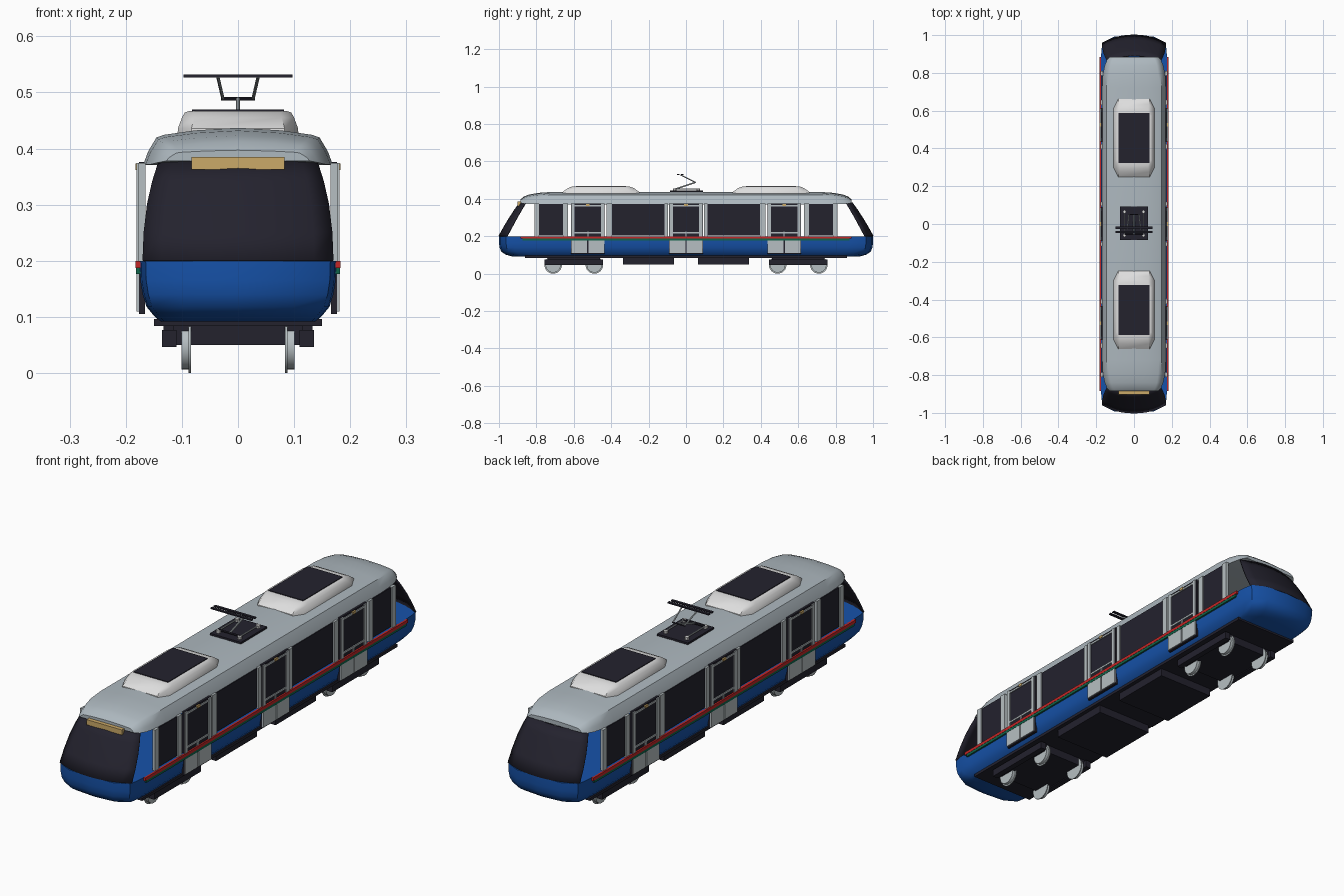
import bpy, bmesh, math
from mathutils import Vector, Matrix

cube = bpy.data.objects.get("Cube")
if cube:
    bpy.data.objects.remove(cube, do_unlink=True)


def material(name, r, g, b):
    m = bpy.data.materials.new(name)
    m.use_nodes = True
    m.diffuse_color = (r, g, b, 1)
    m.node_tree.nodes["Principled BSDF"].inputs["Base Color"].default_value = (r, g, b, 1)
    return m


BLUE = material("body blue", .008, .085, .4)
ROOF = material("roof grey", .42, .48, .52)
TRIM = material("trim grey", .47, .52, .54)
WHITE = material("unit white", .72, .72, .72)
DARK = material("dark glass", .017, .016, .027)
GOLD = material("sign gold", .6, .4, .14)
RED = material("stripe red", .55, .02, .02)
GREEN = material("stripe green", .005, .13, .07)


def finish(name, bm, mat, smooth=None):
    bmesh.ops.recalc_face_normals(bm, faces=bm.faces)
    me = bpy.data.meshes.new(name)
    bm.to_mesh(me)
    bm.free()
    me.materials.append(mat)
    ob = bpy.data.objects.new(name, me)
    bpy.context.collection.objects.link(ob)
    if smooth:
        for p in me.polygons:
            p.use_smooth = True
        me.set_sharp_from_angle(angle=math.radians(smooth))
    return ob


def box(name, mat, x, y, z):
    """Box from (min, max) pairs."""
    bm = bmesh.new()
    bmesh.ops.create_cube(bm, size=1)
    for v in bm.verts:
        v.co = [a[0] if c < 0 else a[1] for c, a in zip(v.co, (x, y, z))]
    return finish(name, bm, mat)


def loft(name, mat, rings, smooth=None, closed=True):
    """Skin between rings of equal point count; closed rings are capped."""
    bm = bmesh.new()
    rows = [[bm.verts.new(p) for p in r] for r in rings]
    n = len(rows[0])
    for a, b in zip(rows, rows[1:]):
        for i in range(n if closed else n - 1):
            j = (i + 1) % n
            bm.faces.new((a[i], a[j], b[j], b[i]))
    if closed:
        bm.faces.new(rows[0])
        bm.faces.new(rows[-1])
    return finish(name, bm, mat, smooth)


def rod(name, mat, a, b, r, sides=8, smooth=40):
    a, b = Vector(a), Vector(b)
    d = b - a
    bm = bmesh.new()
    bmesh.ops.create_cone(bm, cap_ends=True, segments=sides, radius1=r, radius2=r, depth=d.length,
                          matrix=Matrix.Translation((a + b) / 2) @ d.to_track_quat('Z', 'Y').to_matrix().to_4x4())
    return finish(name, bm, mat, smooth)


def around(quarter, z):
    """Complete a quarter outline, listed from the side to the nose, over both axes."""
    half = quarter + [(-x, y) for x, y in reversed(quarter) if x > 0]
    return [(x, y, z) for x, y in half] + [(-x, -y, z) for x, y in half]


# Lower body with blunt curved noses
def hull(w, l, z):
    return around([(w, l - .13), (w * .985, l - .075), (w * .94, l - .038),
                   (w * .6, l - .008), (0, l)], z)


loft("lower_body", BLUE, [hull(.140, .93, .092), hull(.150, .965, .102), hull(.163, .988, .118),
                          hull(.170, .997, .14), hull(.174, 1, .165), hull(.175, 1, .2)], 40)

# Roof shell: arched section swept along the length, drooping at both ends
PROFILE = [(1, 0), (.95, .35), (.86, .74), (.78, .81), (.45, .93), (0, 1)]


def arch(y, w, low, top):
    half = [(x * w, y, low + h * (top - low)) for x, h in PROFILE]
    return half + [(-x, y, z) for x, y, z in reversed(half[:-1])]


ends = [(.885, .128, .378, .397), (.868, .143, .375, .412), (.84, .155, .372, .423),
        (.79, .165, .371, .432), (.72, .169, .371, .437)]
stations = [(-y, w, a, b) for y, w, a, b in ends] + ends[::-1]
loft("roof", ROOF, [arch(*s) for s in stations], 40)

# Raked, bowed windscreens at both ends
for end, s in (("front", -1), ("rear", 1)):
    rows = []
    for z, w, mid, edge in ((.2, .169, 1.0, .957), (.25, .167, .972, .93), (.3, .161, .942, .903),
                            (.34, .152, .916, .88), (.378, .140, .889, .857)):
        rows.append([(w * t / 5, s * (mid - (mid - edge) * abs(t / 5) ** 2.2), z) for t in range(-5, 6)])
    screen = loft(end + "_windscreen", DARK, rows, 40, closed=False)
    mod = screen.modifiers.new("thickness", 'SOLIDIFY')
    mod.thickness = .006
    mod.offset = 0

# Destination sign
box("destination_sign", GOLD, (-.083, .083), (-.902, -.878), (.363, .385))

# Sides: windows, pillars, doors and stripes
for side, s in (("left", 1), ("right", -1)):
    def panel(name, mat, x0, x1, y, z):
        box(side + "_" + name, mat, sorted((s * x0, s * x1)), y, z)

    for e in (-1, 1):
        for name, a, b in (("end_window", .657, .785), ("middle_window", .115, .395)):
            panel(name, DARK, .166, .172, sorted((e * a, e * b)), (.205, .372))
        for c, h in ((.798, .013), (.644, .013), (.41, .014), (.106, .01)):
            panel("pillar", TRIM, .165, .177, (e * c - h, e * c + h), (.2, .374))
    for c in (-.525, 0, .525):
        panel("door_backing", DARK, .166, .176, (c - .09, c + .09), (.105, .376))
        for e in (-1, 1):
            panel("door_jamb", TRIM, .174, .181, sorted((c + e * .07, c + e * .087)), (.2, .374))
            panel("door_lower_panel", TRIM, .174, .181, sorted((c + e * .003, c + e * .088)), (.11, .18))
            panel("door_leaf_edge", TRIM, .174, .179, sorted((c + e * .002, c + e * .005)), (.2, .225))
        for z in (.216, .36):
            panel("door_rail", TRIM, .174, .18, (c - .072, c + .072), (z, z + .008))
        panel("door_lamp", GOLD, .176, .183, (c - .01, c + .01), (.362, .373))
    panel("red_stripe", RED, .17, .183, (-.885, .885), (.187, .2))
    panel("green_stripe", GREEN, .17, .182, (-.875, .875), (.176, .187))


# Roof equipment units with dark grilles
def tray(w, l, c, z, cy):
    return [(x, y + cy, zz) for x, y, zz in around([(w, l - c * 2), (w - c, l)], z)]


for name, cy in (("front", -.455), ("rear", .455)):
    loft(name + "_roof_unit", WHITE,
         [tray(.108, .208, .024, .42, cy), tray(.107, .206, .024, .436, cy), tray(.1, .18, .022, .455, cy),
          tray(.095, .16, .02, .464, cy), tray(.087, .142, .012, .467, cy)], 35)
    box(name + "_roof_grille", DARK, (-.082, .082), (cy - .133, cy + .133), (.464, .47))

# Pantograph: base, insulators, folding arms and contact bars
box("pantograph_base", DARK, (-.073, .073), (-.085, .092), (.436, .444))
for x in (-.05, .05):
    for y in (-.06, .065):
        rod("insulator", WHITE, (x, y, .44), (x, y, .455), .009)
    rod("base_rail", TRIM, (x, -.06, .452), (x, .065, .452), .003)
rod("pantograph_axle", DARK, (-.05, -.055, .453), (.05, -.055, .453), .004)
rod("lower_arm", TRIM, (0, -.055, .453), (0, .05, .488), .004)
rod("elbow", DARK, (-.03, .05, .489), (.03, .05, .489), .003)
for s in (-1, 1):
    rod("upper_arm", TRIM, (s * .027, .05, .489), (s * .036, -.03, .528), .003)
for y in (-.042, -.02):
    box("contact_bar", DARK, (-.097, .097), (y - .006, y + .006), (.527, .532))

# Underframe and equipment boxes
box("underframe", DARK, (-.15, .15), (-.86, .86), (.084, .096))
for name, c in (("front", -.2), ("rear", .2)):
    box(name + "_equipment_box", DARK, (-.133, .133), (c - .137, c + .137), (.05, .086))

# Bogies with flanged wheels
for name, c in (("front", -.6), ("rear", .6)):
    box(name + "_bogie", DARK, (-.115, .115), (c - .14, c + .14), (.05, .085))
    for s in (-1, 1):
        box(name + "_bogie_beam", DARK, sorted((s * .11, s * .135)), (c - .157, c + .157), (.046, .077))
        for y in (c - .11, c + .11):
            rod("wheel_tread", TRIM, (s * .087, y, .047), (s * .101, y, .047), .041, 24)
            rod("wheel_flange", TRIM, (s * .084, y, .047), (s * .088, y, .047), .047, 24)
